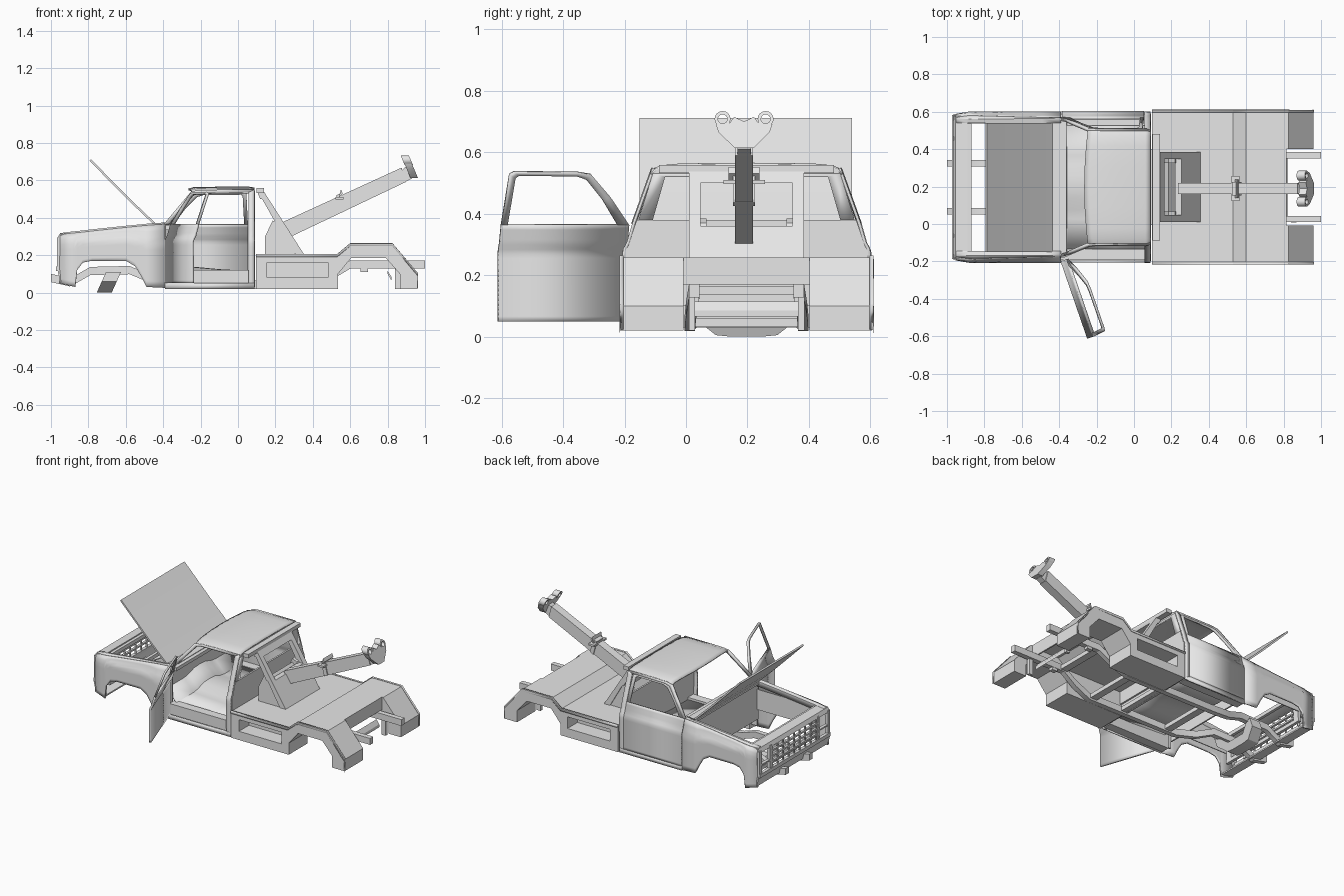
import bpy, bmesh, math
from mathutils import Matrix, Vector

C = 0.197  # y of the truck's centre line; y values below are relative to it
mat = bpy.data.materials.new("light_grey")
mat.diffuse_color = (0.8, 0.8, 0.8, 1)


def make(name, verts, faces, thick=0):
    me = bpy.data.meshes.new(name)
    me.from_pydata([(x, y + C, z) for x, y, z in verts], [], faces)
    bm = bmesh.new()
    bm.from_mesh(me)
    bmesh.ops.remove_doubles(bm, verts=bm.verts, dist=1e-5)
    bmesh.ops.recalc_face_normals(bm, faces=bm.faces)
    bm.to_mesh(me)
    bm.free()
    me.materials.append(mat)
    ob = bpy.data.objects.new(name, me)
    bpy.context.collection.objects.link(ob)
    if thick:
        m = ob.modifiers.new("thickness", 'SOLIDIFY')
        m.thickness, m.offset = thick, 0
    return ob


def prism(name, pts, t0, t1, axis='y'):
    f = (lambda a, b, t: (a, t, b)) if axis == 'y' else (lambda a, b, t: (t, a, b))
    n = len(pts)
    v = [f(a, b, t) for t in (t0, t1) for a, b in pts]
    fs = [tuple(range(n)), tuple(range(n, 2 * n))]
    fs += [(i, (i + 1) % n, (i + 1) % n + n, i + n) for i in range(n)]
    return make(name, v, fs)


def box(name, x0, x1, y0, y1, z0, z1):
    return prism(name, [(x0, z0), (x1, z0), (x1, z1), (x0, z1)], y0, y1)


def grid(name, rows, thick=0):
    m = len(rows[0])
    v = [p for r in rows for p in r]
    fs = [(i * m + j, i * m + j + 1, (i + 1) * m + j + 1, (i + 1) * m + j)
          for i in range(len(rows) - 1) for j in range(m - 1)]
    return make(name, v, fs, thick)


SECTION = [(0.0, .398), (.28, .4), (.295, .388), (.365, .368), (.54, .305), (.6, .28)]


def width(x, z):
    w = .3
    for (a, p), (b, q) in zip(SECTION, SECTION[1:]):
        if a <= z <= b:
            w = p + (q - p) * (z - a) / (b - a)
    return w - max(0, -.93 - x) * .6


def ribbon(name, low, high, s, n=8, thick=.01):
    """Body skin between two side outlines, curved to the body section."""
    rows = []
    for (xa, za), (xb, zb) in zip(low, high):
        ts = [i / n for i in range(n + 1)]
        rows.append([(x, s * width(x, z), z) for x, z in
                     ((xa + (xb - xa) * t, za + (zb - za) * t) for t in ts)])
    return grid(name, rows, thick)


def tube(name, path, w, h):
    v, fs = [], []
    for x, y, z in path:
        v += [(x, y + a * w / 2, z + b * h / 2) for a, b in ((-1, -1), (1, -1), (1, 1), (-1, 1))]
    for i in range(len(path) - 1):
        fs += [(4 * i + j, 4 * i + (j + 1) % 4, 4 * i + 4 + (j + 1) % 4, 4 * i + 4 + j) for j in range(4)]
    k = 4 * (len(path) - 1)
    return make(name, v, fs + [(0, 1, 2, 3), (k, k + 1, k + 2, k + 3)])


# --- body sides
fender_low = [(-.955, .05), (-.87, .03), (-.86, .12), (-.83, .16), (-.78, .17), (-.6, .17),
              (-.55, .14), (-.52, .09), (-.49, .03), (-.39, .025)]
fender_top = [(-.95, .308), (-.88, .317), (-.86, .319), (-.83, .322), (-.78, .328), (-.6, .347),
              (-.55, .352), (-.52, .355), (-.49, .358), (-.39, .365)]
frame_out = [(-.395, .365), (-.32, .455), (-.25, .538), (-.2, .546), (.085, .548)]
frame_in = [(-.37, .365), (-.3, .45), (-.235, .523), (-.2, .533), (.06, .535)]
for s, side in ((-1, "near"), (1, "far")):
    ribbon(side + "_fender", fender_low, fender_top, s, 10)
    grid(side + "_fender_top", [[(x, s * width(x, z), z), (x, s * .365, z + .006), (x, s * .345, z + .002),
                                 (x, s * .345, z - .03)] for x, z in fender_top], .008)
    box(side + "_inner_apron", -.88, -.43, s * .345 - .003, s * .345 + .003, .17, .31)
    ribbon(side + "_sill", [(-.39, .02), (.085, .02)], [(-.39, .05), (.085, .05)], s, 2)
    prism(side + "_rocker", [(-.39, .025), (.08, .025), (.08, .12), (-.39, .12)], s * .33, s * .39)
    ribbon(side + "_cab_corner", [(.055, .02), (.088, .02)], [(.055, .546), (.088, .548)], s, 24)
    ribbon(side + "_pillar_and_roof_rail", frame_out, frame_in, s, 2, .016)
    prism(side + "_kick_panel", [(-.43, .05), (-.385, .05), (-.385, .36), (-.43, .36)], s * .355, s * .368)


# --- doors: the far one closed, the near one swung open
def door(prefix, s):
    win_out = [(-.385, .365), (-.31, .455), (-.235, .528), (-.19, .535), (.03, .537), (.045, .528), (.053, .365)]
    win_in = [(-.345, .365), (-.285, .445), (-.22, .512), (-.185, .523), (.015, .525), (.025, .516), (.033, .365)]
    return [ribbon(prefix + "_panel", [(-.385, .05), (.053, .05)], [(-.385, .365), (.053, .365)], s, 20, .014),
            ribbon(prefix + "_window_frame", win_out, win_in, s, 2, .012)]


door("closed_door", 1)
hinge = Vector((-.387, C - .4, 0))
swing = Matrix.Translation(hinge) @ Matrix.Rotation(math.radians(-71), 4, 'Z') @ Matrix.Translation(-hinge)
for ob in door("open_door", -1):
    ob.data.transform(Matrix.Translation((0, .008, 0)) @ swing)

# --- roof, back wall, cowl, firewall, floor
half = [(.308, .532), (.298, .545), (.275, .553), (.22, .558), (.11, .56), (0, .561)]
across = [(-y, z) for y, z in half] + [(y, z) for y, z in half[-2::-1]]
grid("roof", [[(x - .02 * (1 - (y / .31) ** 2) * (x < -.2), y, z - d) for y, z in across]
              for x, d in ((-.245, .01), (-.215, .002), (-.1, 0), (.06, 0), (.088, .005))], .01)
wall = [(-.352, .38), (-.305, .53), (.305, .53), (.352, .38)]
hole = [(-.305, .38), (-.265, .52), (.265, .52), (.305, .38)]
make("rear_window_surround", [(.085, y, z) for y, z in wall + hole],
     [(i, (i + 1) % 4, 4 + (i + 1) % 4, 4 + i) for i in range(3)], .012)
prism("roof_back_edge", [(-.305, .53), (-.29, .545), (.29, .545), (.305, .53)], .079, .091, 'x')
prism("cab_back_wall", [(-.395, .03), (-.395, .28), (-.385, .295), (-.357, .38),
                        (.357, .38), (.385, .295), (.395, .28), (.395, .03)], .079, .091, 'x')
box("firewall", -.44, -.43, -.36, .36, .1, .35)
box("cowl", -.455, -.385, -.362, .362, .348, .362)
box("dash_top", -.385, -.36, -.355, .355, .335, .358)
floor_sec = [(-.35, 0), (-.17, 0), (-.12, .005), (-.06, .018), (0, .02),
             (.06, .018), (.12, .005), (.17, 0), (.35, 0)]
grid("cab_floor", [[(x, y, z0 + z * k) for y, z in floor_sec]
                   for x, z0, k in ((-.435, .2, 1.5), (-.36, .115, 1.5), (-.1, .1, 1), (.08, .1, .5))], .01)

# --- hood, standing open
prism("hood", [(-.443, .357), (-.435, .365), (-.562, .486), (-.786, .712), (-.794, .704), (-.57, .478)], -.348, .343)

# --- front: header, grille, headlight frames, valance, radiator support
prism("nose_header", [(-.968, .285), (-.955, .312), (-.89, .318), (-.89, .308), (-.95, .285)], -.38, .38)
box("grille_bottom_bar", -.972, -.95, -.385, .385, .115, .14)
prism("front_valance", [(-.965, .12), (-.95, .055), (-.87, .04), (-.87, .05), (-.94, .065), (-.95, .12)], -.39, .39)
for i in range(3):
    z = .178 + i * .037
    box("grille_slat", -.968, -.952, -.25, .25, z - .006, z + .006)
for i in range(9):
    y = -.24 + i * .06
    box("grille_upright", -.965, -.955, y - .004, y + .004, .14, .288)
for s in (-1, 1):
    for a, b in ((.25, .27), (.36, .385)):
        box("headlight_side", -.968, -.945, *sorted((s * a, s * b)), .13, .295)
    box("headlight_bar", -.966, -.945, *sorted((s * .26, s * .37)), .19, .2)
    box("radiator_support_post", -.89, -.87, *sorted((s * .3, s * .345)), .1, .31)
box("radiator_support_top", -.89, -.87, -.35, .35, .285, .31)
box("radiator_support_bottom", -.89, -.87, -.35, .35, .1, .125)

# --- chassis
for s in (-1, 1):
    tube("frame_rail", [(x, s * y, z) for x, y, z in (
        (-1, .128, .078), (-.9, .128, .055), (-.86, .128, .075), (-.79, .128, .115), (-.58, .13, .12),
        (-.46, .16, .07), (-.32, .185, .045), (.38, .185, .04), (.5, .18, .09), (.6, .17, .15), (1, .17, .15))], .034, .044)
    box("spring_bracket", .655, .695, s * .17 - .015, s * .17 + .015, .11, .135)
    box("hitch_arm", .84, .87, s * .178 - .01, s * .178 + .01, .02, .15)
for x, z in ((-.25, .045), (.1, .045), (.35, .045), (.6, .15)):
    box("crossmember", x - .025, x + .025, -.18, .18, z - .014, z + .014)
axle = prism("front_axle_beam", [(-.17, .11), (-.17, .06), (-.1, .005), (-.05, 0), (.05, 0), (.1, .005), (.17, .06),
                                 (.17, .11), (.12, .09), (.07, .05), (-.07, .05), (-.12, .09)], -.755, -.675, 'x')
for v in axle.data.vertices:  # the beam leans back
    v.co.x += v.co.z * .45
prism("tow_step", [(.8, .1), (.8, .115), (.82, .085), (.82, .065)], -.17, .17)

# --- wrecker bed
arch = [(.48, .02), (.535, .02), (.535, .1), (.605, .185), (.79, .185), (.865, .1), (.865, .02), (.96, .02),
        (.96, .1), (.825, .258), (.6, .258), (.53, .2), (.48, .2)]
for s in (-1, 1):
    a, b = sorted((s * .205, s * .408))
    prism("bed_rear_arch", arch, a, b)
    box("bed_front_post", .095, .155, a, b, .02, .2)
    box("bed_side_bottom", .155, .48, a, b, .02, .08)
    box("bed_side_top", .155, .48, a, b, .16, .2)
    box("locker_back", .155, .48, *sorted((s * .205, s * .3)), .08, .16)
    rim = [(.095, .2), (.53, .2), (.6, .258), (.825, .258), (.96, .1), (.96, .02)]
    grid("bed_edge_lip", [[(x, s * .4, z + .004), (x, s * .412, z + .004), (x, s * .412, z - .01)] for x, z in rim], .004)
prism("bed_deck", [(.095, .2), (.53, .2), (.6, .258), (.815, .258), (.815, .17), (.805, .17),
                   (.805, .245), (.605, .245), (.535, .187), (.095, .187)], -.205, .205)
box("bed_front_wall", .095, .107, -.205, .205, .1, .187)

# --- mast: slanted plate with an opening, gussets, top bar
prism("mast_top_bar", [(.1, .532), (.14, .532), (.14, .558), (.1, .558)], -.285, .285)


def slant(name, z0, z1, y0, y1):
    f = lambda z: .135 + (.545 - z) * .64
    return prism(name, [(f(z0) - .045, z0), (f(z0), z0), (f(z1), z1), (f(z1) - .035, z1)], y0, y1)


slant("mast_lower_plate", .2, .36, -.187, .187)
slant("mast_upper_edge", .5, .545, -.187, .187)
for s in (-1, 1):
    slant("mast_leg", .36, .5, *sorted((s * .15, s * .187)))
    prism("mast_gusset", [(.145, .2), (.145, .3), (.185, .385), (.22, .37), (.31, .2)], *sorted((s * .13, s * .18)))
prism("winch_housing", [(.145, .2), (.145, .3), (.185, .36), (.24, .3), (.3, .2)], -.13, .13)

# --- boom with collar and pulley head
prism("boom", [(.235, .375), (.285, .3), (.895, .59), (.875, .668)], -.037, .021)
prism("boom_tip", [(.86, .64), (.88, .585), (.93, .61), (.9, .675)], -.03, .014)
prism("boom_collar", [(.525, .52), (.55, .425), (.575, .437), (.55, .532)], -.044, .028)
box("collar_arm", .52, .565, -.075, .06, .497, .51)
prism("collar_hook", [(.54, .51), (.56, .53), (.55, .552), (.545, .53)], -.058, .042)
head = prism("pulley_head", [(-.1, .69), (-.055, .695), (-.04, .715), (-.008, .7), (.024, .715), (.039, .695),
                             (.084, .69), (.075, .665), (.022, .613), (-.038, .613), (-.091, .665)], -.02, .02, 'x')
parts = [head]
for y in (-.078, .062):
    n = 16
    ring = [[(x, y + r * math.cos(2 * math.pi * i / n), .708 + r * math.sin(2 * math.pi * i / n))
             for x, r in ((-.022, .015), (-.022, .026), (.022, .026), (.022, .015), (-.022, .015))]
            for i in range(n + 1)]
    parts.append(grid("pulley_ring", ring))
for ob in parts:  # lean the head square to the boom
    for v in ob.data.vertices:
        v.co.x += .918 - .42 * (v.co.z - .67)

# --- smooth the curved panels, keep edges crisp
bpy.ops.object.select_all(action='SELECT')
bpy.context.view_layer.objects.active = head
bpy.ops.object.shade_smooth_by_angle(angle=math.radians(30))
